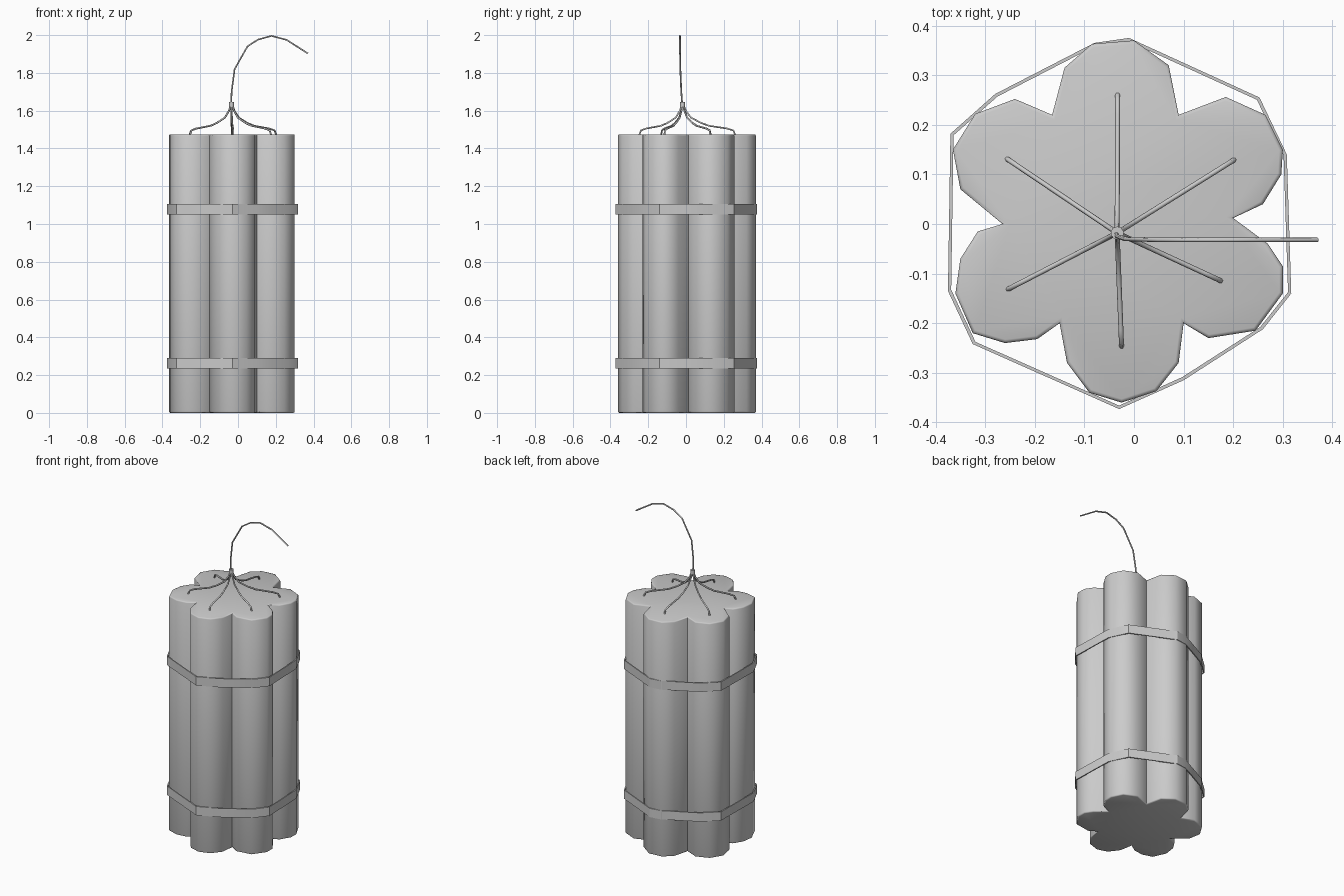
import bpy, bmesh, math
from mathutils import Vector

if "Cube" in bpy.data.objects:
    bpy.data.objects.remove(bpy.data.objects["Cube"])


def finish(name, bm, angle):
    bmesh.ops.recalc_face_normals(bm, faces=bm.faces)
    mesh = bpy.data.meshes.new(name)
    bm.to_mesh(mesh)
    bm.free()
    obj = bpy.data.objects.new(name, mesh)
    bpy.context.collection.objects.link(obj)
    bpy.ops.object.select_all(action='DESELECT')
    obj.select_set(True)
    bpy.context.view_layer.objects.active = obj
    bpy.ops.object.shade_smooth_by_angle(angle=math.radians(angle))
    return obj


def prism(name, outline, z0, z1, angle):
    bm = bmesh.new()
    base = bm.faces.new([bm.verts.new((x, y, z0)) for x, y in outline])
    ext = bmesh.ops.extrude_face_region(bm, geom=[base], use_keep_orig=True)
    verts = [g for g in ext['geom'] if isinstance(g, bmesh.types.BMVert)]
    bmesh.ops.translate(bm, verts=verts, vec=(0, 0, z1 - z0))
    rims = [e for e in bm.edges if abs(e.verts[0].co.z - e.verts[1].co.z) < 1e-6]
    bmesh.ops.bevel(bm, geom=rims, offset=0.007, segments=2, profile=0.5, affect='EDGES')
    return finish(name, bm, angle)


def band(name, outline, z0, z1, thick):
    bm = bmesh.new()
    inner = []
    for x, y in outline:
        d = Vector((x + 0.03, y)).normalized() * thick
        inner.append((x - d.x, y - d.y))
    loops = [[bm.verts.new((x, y, z)) for x, y in o]
             for o, z in ((outline, z0), (outline, z1), (inner, z1), (inner, z0))]
    n = len(outline)
    for k in range(4):
        a, b = loops[k], loops[(k + 1) % 4]
        for i in range(n):
            j = (i + 1) % n
            bm.faces.new((a[i], a[j], b[j], b[i]))
    return finish(name, bm, 30)


def cord(name, points, radius):
    cu = bpy.data.curves.new(name, 'CURVE')
    cu.dimensions = '3D'
    cu.bevel_depth = radius
    cu.bevel_resolution = 1
    cu.use_fill_caps = True
    sp = cu.splines.new('POLY')
    sp.points.add(len(points) - 1)
    for p, co in zip(sp.points, points):
        p.co = (*co, 1)
    sp.use_smooth = True
    obj = bpy.data.objects.new(name, cu)
    bpy.context.collection.objects.link(obj)
    return obj


# Bundle of six sticks around one hub, one merged lobed outline
lobes = [
    (0.09, 0.22), (0.07, 0.32), (0.0, 0.37), (-0.085, 0.363), (-0.14, 0.315), (-0.165, 0.22),
    (-0.24, 0.252), (-0.32, 0.222), (-0.365, 0.15), (-0.35, 0.07), (-0.265, 0.0),
    (-0.315, -0.015), (-0.35, -0.07), (-0.36, -0.14), (-0.325, -0.22), (-0.26, -0.24),
    (-0.195, -0.232), (-0.15, -0.2),
    (-0.135, -0.28), (-0.09, -0.34), (-0.025, -0.36), (0.045, -0.337), (0.09, -0.28), (0.1, -0.2),
    (0.15, -0.23), (0.245, -0.215), (0.3, -0.14), (0.3, -0.085), (0.27, -0.04), (0.2, 0.012),
    (0.26, 0.04), (0.297, 0.1), (0.3, 0.15), (0.265, 0.22), (0.185, 0.256)]
prism("stick_bundle", lobes, 0.0, 1.475, 60)

# Two straps
strap = [(-0.01, 0.375), (-0.08, 0.365), (-0.28, 0.262), (-0.37, 0.182), (-0.375, -0.135),
         (-0.325, -0.242), (-0.03, -0.373), (0.1, -0.315), (0.26, -0.212), (0.317, -0.14),
         (0.308, 0.14), (0.253, 0.255)]
band("lower_strap", strap, 0.235, 0.29, 0.007)
band("upper_strap", strap, 1.05, 1.105, 0.007)

# Short fuses running from each stick to the collar
hub = Vector((-0.034, -0.018))
ends = [(-0.257, 0.132), (-0.033, 0.262), (0.203, 0.13), (0.176, -0.115),
        (-0.025, -0.248), (-0.255, -0.132)]
drop = [(0.02, 1.63), (0.06, 1.60), (0.16, 1.563), (0.35, 1.535), (0.5, 1.52),
        (0.85, 1.505), (0.96, 1.495), (1.0, 1.47)]
for i, e in enumerate(ends):
    pts = []
    for t, z in drop:
        p = hub.lerp(Vector(e), t)
        pts.append((p.x, p.y, z))
    cord(f"short_fuse_{i + 1}", pts, 0.005)

# Collar holding the fuses together
bm = bmesh.new()
bmesh.ops.create_cone(bm, cap_ends=True, segments=10, radius1=0.013, radius2=0.013, depth=0.026)
bmesh.ops.translate(bm, verts=bm.verts, vec=(hub.x, hub.y, 1.632))
finish("fuse_collar", bm, 40)

# Long main fuse bending to the right
cord("main_fuse", [(-0.036, -0.02, 1.63), (-0.034, -0.025, 1.70), (-0.018, -0.03, 1.82),
                   (0.05, -0.032, 1.94), (0.105, -0.032, 1.976), (0.177, -0.032, 1.996),
                   (0.257, -0.032, 1.975), (0.37, -0.032, 1.903)], 0.0045)
